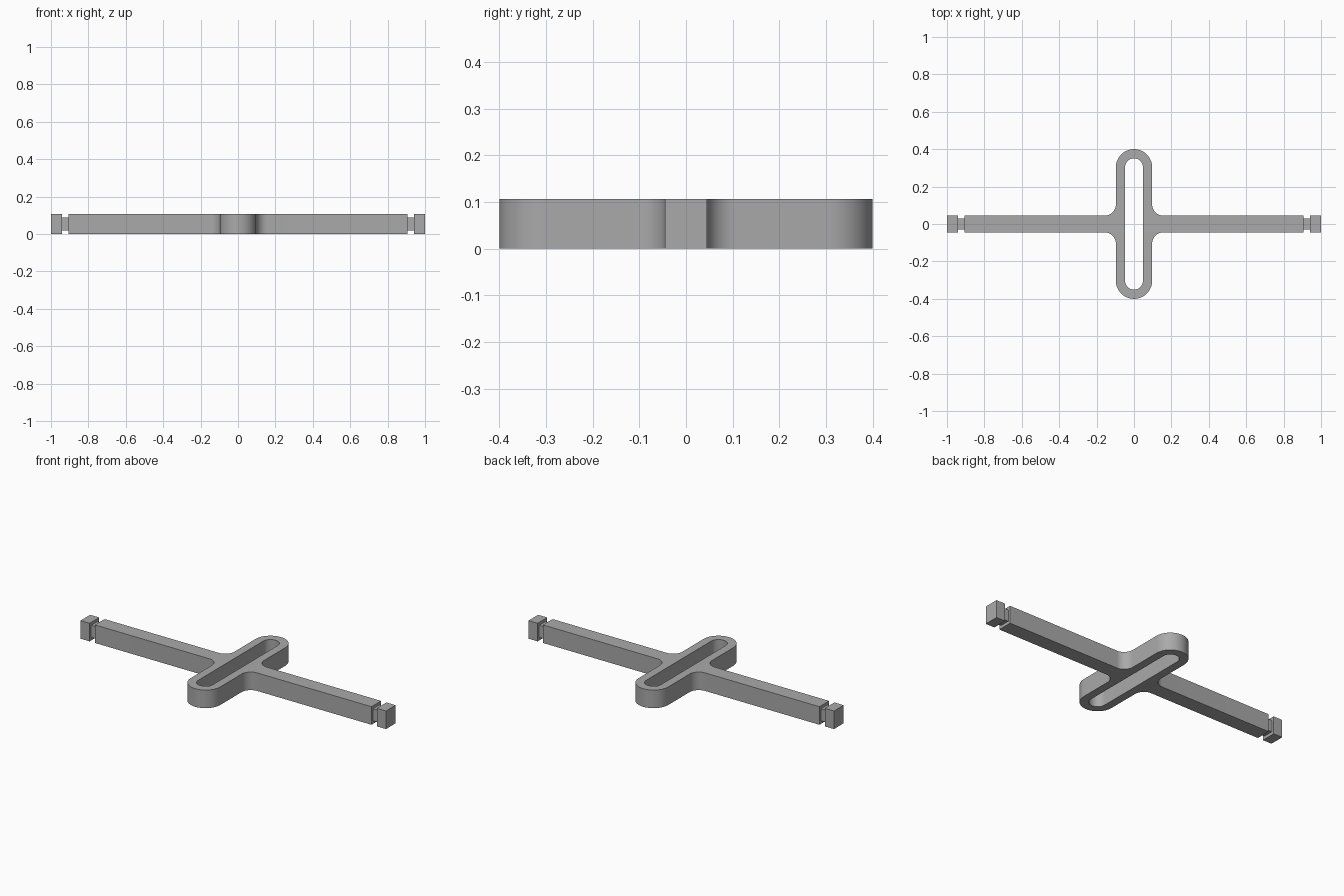
import bpy, bmesh
from math import sin, cos, pi, radians
from mathutils import Matrix

cube = bpy.data.objects.get("Cube")
if cube:
    bpy.data.objects.remove(cube)

HEIGHT = 0.107
ARM_HALF, ARM_END = 0.045, 0.905
RING_OUT, RING_IN, RING_LEN = 0.097, 0.048, 0.4
FILLET = 0.06

grey = bpy.data.materials.new("plain grey")
grey.use_nodes = True
grey.diffuse_color = (0.4, 0.4, 0.4, 1)
grey.node_tree.nodes["Principled BSDF"].inputs["Base Color"].default_value = grey.diffuse_color


def arc(cx, cy, r, start, end, steps=16):
    angles = [radians(start + (end - start) * i / steps) for i in range(steps + 1)]
    return [(cx + r * cos(a), cy + r * sin(a)) for a in angles]


def add_object(name, bm):
    bmesh.ops.recalc_face_normals(bm, faces=bm.faces)
    mesh = bpy.data.meshes.new(name)
    bm.to_mesh(mesh)
    bm.free()
    mesh.materials.append(grey)
    ob = bpy.data.objects.new(name, mesh)
    bpy.context.collection.objects.link(ob)
    return ob


def box(name, x0, x1, half_y, z0, z1):
    bm = bmesh.new()
    place = Matrix.Translation(((x0 + x1) / 2, 0, (z0 + z1) / 2))
    size = Matrix.Diagonal((x1 - x0, 2 * half_y, z1 - z0, 1))
    bmesh.ops.create_cube(bm, size=1, matrix=place @ size)
    return add_object(name, bm)


# Slotted ring with filleted arms: one quarter profile, mirrored both ways
centre_y = RING_LEN - RING_OUT
slot_y = RING_LEN - (RING_OUT - RING_IN) - RING_IN
profile = [(RING_IN, 0), (ARM_END, 0), (ARM_END, ARM_HALF)]
profile += arc(RING_OUT + FILLET, ARM_HALF + FILLET, FILLET, 270, 180)
profile += arc(0, centre_y, RING_OUT, 0, 90)
profile += arc(0, slot_y, RING_IN, 90, 0)

bm = bmesh.new()
base = bm.faces.new([bm.verts.new((max(x, 0), y, 0)) for x, y in profile])
grown = bmesh.ops.extrude_face_region(bm, geom=[base], use_keep_orig=True)["geom"]
bmesh.ops.translate(bm, vec=(0, 0, HEIGHT),
                    verts=[v for v in grown if isinstance(v, bmesh.types.BMVert)])
# Open the faces lying on the mirror planes
seam = [f for f in bm.faces
        if any(all(abs(v.co[axis]) < 1e-5 for v in f.verts) for axis in (0, 1))]
bmesh.ops.delete(bm, geom=seam, context='FACES')
body = add_object("slotted_crossbar", bm)
mirror = body.modifiers.new("Mirror", 'MIRROR')
mirror.use_axis = (True, True, False)

bpy.ops.object.select_all(action='DESELECT')
body.select_set(True)
bpy.context.view_layer.objects.active = body
bpy.ops.object.shade_smooth_by_angle(angle=radians(30))

# Thin neck and square end block on each arm
for side, sign in (("left", 1), ("right", -1)):
    for part, x0, x1, half_y, inset in (("neck", 0.9, 0.945, 0.03, 0.018),
                                        ("end_block", 0.94, 1.0, ARM_HALF, 0)):
        lo, hi = sorted((sign * x0, sign * x1))
        box(f"{side}_{part}", lo, hi, half_y, inset, HEIGHT - inset)
